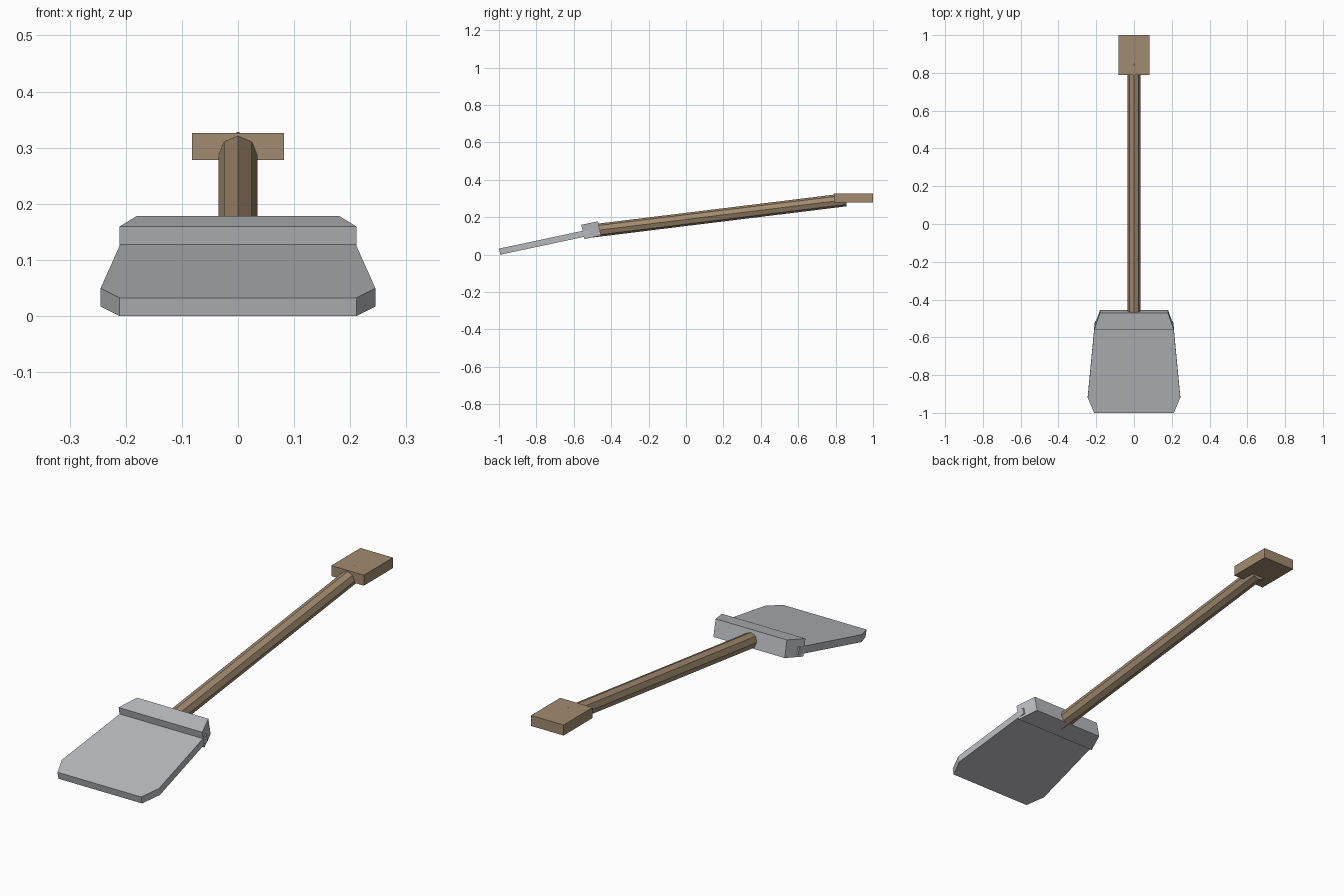
import bpy
import bmesh
from math import radians, pi
from mathutils import Matrix, Vector

cube = bpy.data.objects.get("Cube")
if cube:
    bpy.data.objects.remove(cube, do_unlink=True)


def make_material(name, rgb):
    mat = bpy.data.materials.new(name)
    mat.use_nodes = True
    mat.diffuse_color = (*rgb, 1)
    bsdf = mat.node_tree.nodes["Principled BSDF"]
    bsdf.inputs["Base Color"].default_value = (*rgb, 1)
    bsdf.inputs["Roughness"].default_value = 0.7
    return mat


steel = make_material("steel grey", (0.49, 0.50, 0.52))
wood = make_material("wood brown", (0.36, 0.26, 0.16))


def finish(name, bm, mat, matrix):
    bmesh.ops.recalc_face_normals(bm, faces=bm.faces)
    mesh = bpy.data.meshes.new(name)
    bm.to_mesh(mesh)
    bm.free()
    mesh.materials.append(mat)
    obj = bpy.data.objects.new(name, mesh)
    obj.matrix_world = matrix
    bpy.context.collection.objects.link(obj)
    return obj


def slab(name, half_outline, low, high, mat, matrix):
    """Extrude a plan outline, mirrored across x, from low to high."""
    outline = half_outline + [(-x, y) for x, y in reversed(half_outline)]
    bm = bmesh.new()
    face = bm.faces.new([bm.verts.new((x, y, low)) for x, y in outline])
    result = bmesh.ops.extrude_face_region(bm, geom=[face])
    top = [v for v in result["geom"] if isinstance(v, bmesh.types.BMVert)]
    bmesh.ops.translate(bm, verts=top, vec=(0, 0, high - low))
    return finish(name, bm, mat, matrix)


# Blade and collar share a tilted frame that starts at the cutting edge
tilt = Matrix.Translation((0, -0.993, 0)) @ Matrix.Rotation(radians(12), 4, "X")
slab("blade", [(0.211, 0), (0.245, 0.082), (0.207, 0.49)], 0, 0.033, steel, tilt)
slab("collar", [(0.211, 0.457), (0.18, 0.548)], -0.012, 0.066, steel, tilt)

# Eight-sided shaft from the collar up into the grip
start, end = Vector((0, -0.541, 0.122)), Vector((0, 0.855, 0.2935))
axis = end - start
bm = bmesh.new()
bmesh.ops.create_cone(bm, cap_ends=True, segments=8, radius1=0.035,
                      radius2=0.035, depth=axis.length)
# Ensure that one corner ridge runs along the top
first = bm.verts[:][0].co if hasattr(bm.verts, "ensure_lookup_table") else None
if abs(first.x) > 0.001 and abs(first.y) > 0.001 and abs(abs(first.x) - abs(first.y)) > 0.001:
    bmesh.ops.rotate(bm, verts=bm.verts, matrix=Matrix.Rotation(pi / 8, 3, "Z"))
pitch = Matrix.Rotation(axis.angle(Vector((0, 0, 1))), 4, Vector((0, 0, 1)).cross(axis))
finish("shaft", bm, wood, Matrix.Translation((start + end) / 2) @ pitch)

# Flat grip
slab("grip", [(0.082, 0.79), (0.082, 1.0)], 0.278, 0.326, wood, Matrix.Identity(4))
